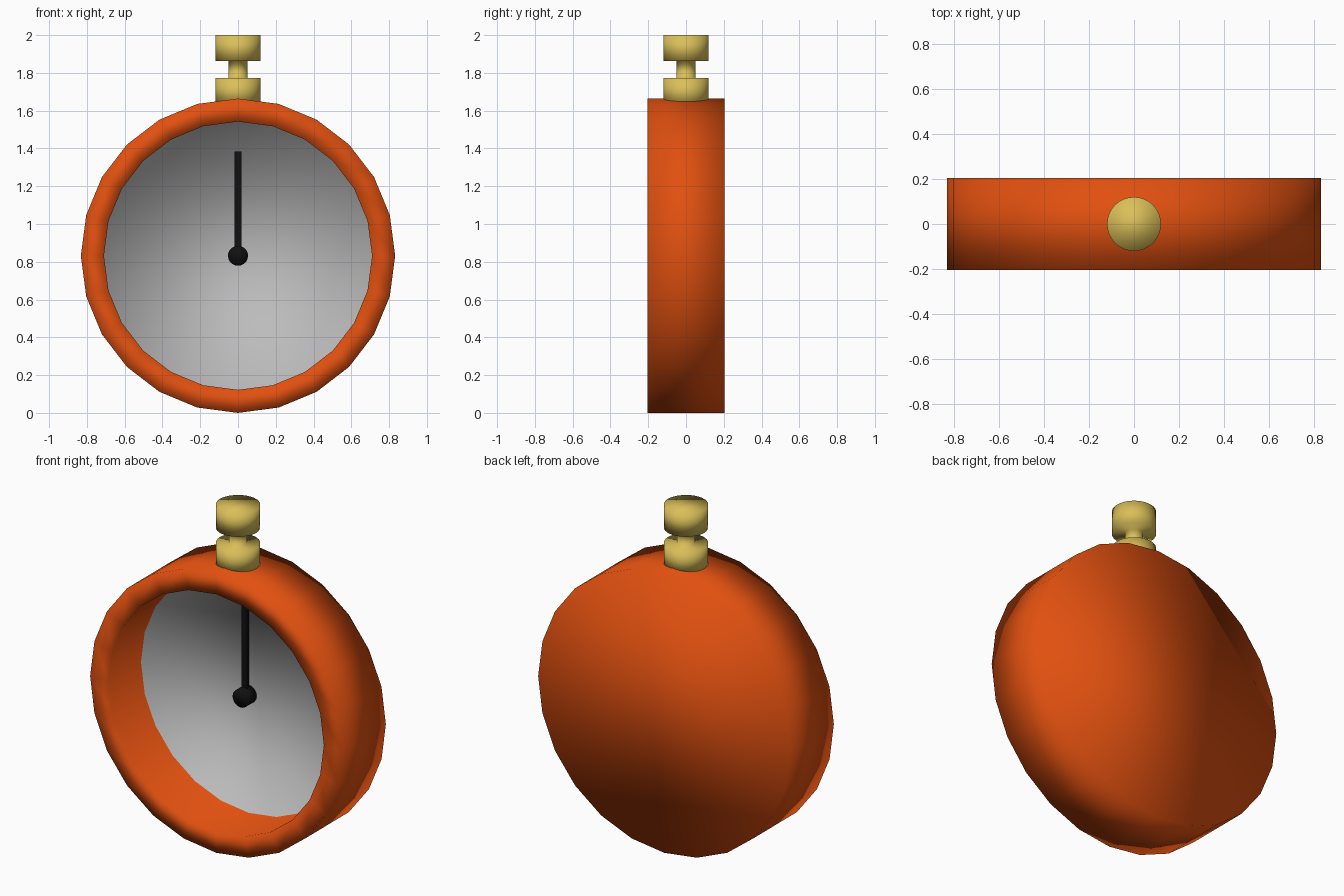
import bpy, bmesh
from math import sin, cos, pi
from mathutils import Matrix

if "Cube" in bpy.data.objects:
    bpy.data.objects.remove(bpy.data.objects["Cube"])

R = 0.832  # case radius, also height of its centre


def material(name, rgb):
    m = bpy.data.materials.new(name)
    m.diffuse_color = (*rgb, 1)
    m.use_nodes = True
    m.node_tree.nodes["Principled BSDF"].inputs["Base Color"].default_value = m.diffuse_color
    return m


orange = material("orange", (0.75, 0.08, 0.005))
grey = material("dial_grey", (0.5, 0.5, 0.5))
brass = material("brass", (0.70, 0.52, 0.10))
black = material("black", (0.005, 0.005, 0.005))


def lathe(name, profile, sides, mats, matrix=Matrix(), end_mat=0):
    """Spin (radius, height) points round z, capping both ends with n-gons."""
    bm = bmesh.new()
    rings = [[bm.verts.new((r * cos(2 * pi * i / sides), r * sin(2 * pi * i / sides), h))
              for i in range(sides)] for r, h in profile]
    for a, b in zip(rings, rings[1:]):
        for i in range(sides):
            j = (i + 1) % sides
            bm.faces.new((a[i], a[j], b[j], b[i]))
    bm.faces.new(rings[0][::-1])
    bm.faces.new(rings[-1]).material_index = end_mat
    for f in bm.faces:
        f.smooth = True
    bm.transform(matrix)
    bmesh.ops.recalc_face_normals(bm, faces=bm.faces)
    me = bpy.data.meshes.new(name)
    bm.to_mesh(me)
    bm.free()
    for m in mats:
        me.materials.append(m)
    ob = bpy.data.objects.new(name, me)
    bpy.context.collection.objects.link(ob)
    return ob


# Local +z points to the front (-y)
facing = Matrix.Translation((0, 0, R)) @ Matrix.Rotation(pi / 2, 4, 'X')

# Case: back, outer wall, front rim, inner wall and recessed grey dial
lathe("case_and_dial", [(R, -0.205), (R, 0.205), (0.71, 0.205), (0.71, -0.1)],
      24, [orange, grey], facing, end_mat=1)

# Pivot in the middle of the dial
lathe("hand_pivot", [(0.053, -0.105), (0.053, -0.025)], 24, [black], facing)

# Winding crown: collar, neck and knob
lathe("crown", [(0.12, 1.63), (0.12, 1.772), (0.05, 1.772), (0.05, 1.862),
                (0.12, 1.862), (0.12, 2.0)], 32, [brass])

# Hand pointing straight up
bpy.ops.mesh.primitive_cube_add(size=1, location=(0, 0.07, (R + 1.385) / 2))
hand = bpy.context.object
hand.name = "hand"
hand.scale = (0.036, 0.018, 1.385 - R)
hand.data.materials.append(black)
